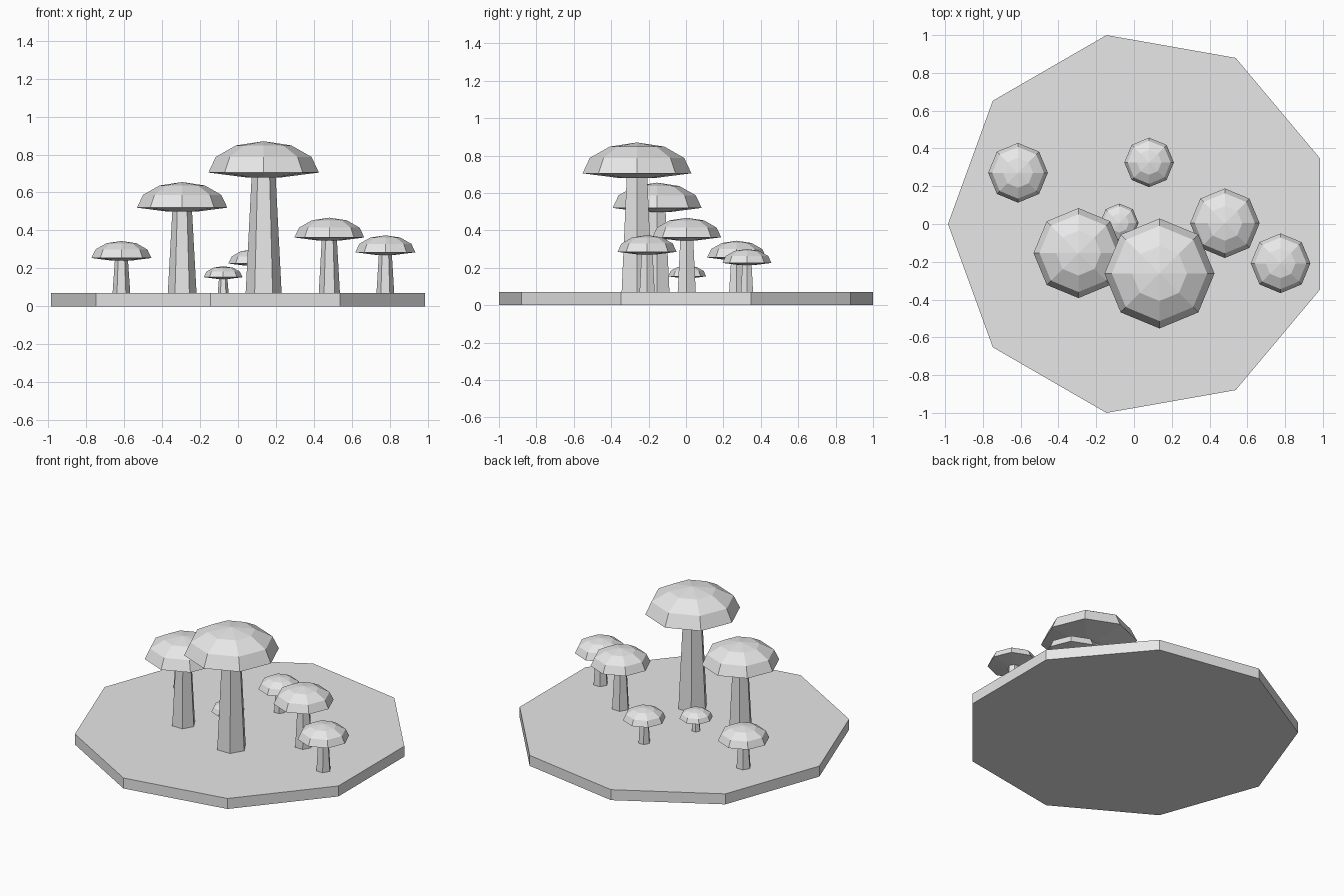
import bpy, bmesh
from math import sin, cos, radians, pi

if "Cube" in bpy.data.objects:
    bpy.data.objects.remove(bpy.data.objects["Cube"])

grey = bpy.data.materials.new("light grey")
grey.diffuse_color = (0.8, 0.8, 0.8, 1)
grey.use_nodes = True
grey.node_tree.nodes["Principled BSDF"].inputs["Base Color"].default_value = grey.diffuse_color


def lathe(name, profile, sides, loc, start=0.0):
    """Closed faceted solid from (radius, z) points, bottom to top; radius 0 makes a tip."""
    bm = bmesh.new()
    rings = []
    for r, z in profile:
        if r == 0:
            rings.append([bm.verts.new((0, 0, z))])
        else:
            rings.append([bm.verts.new((r * cos(start + 2 * pi * i / sides),
                                        r * sin(start + 2 * pi * i / sides), z))
                          for i in range(sides)])
    for a, b in zip(rings, rings[1:]):
        for i in range(sides):
            j = (i + 1) % sides
            if len(b) == 1:
                bm.faces.new((a[i], a[j], b[0]))
            else:
                bm.faces.new((a[i], a[j], b[j], b[i]))
    # flat end caps
    if len(rings[0]) > 1:
        bm.faces.new(rings[0][::-1])
    if len(rings[-1]) > 1:
        bm.faces.new(rings[-1])
    bmesh.ops.recalc_face_normals(bm, faces=bm.faces)
    me = bpy.data.meshes.new(name)
    bm.to_mesh(me)
    bm.free()
    me.materials.append(grey)
    ob = bpy.data.objects.new(name, me)
    ob.location = loc
    bpy.context.collection.objects.link(ob)
    return ob


# nine-sided ground slab
BASE_R, BASE_H = 1.0154, 0.07
lathe("ground_slab", [(BASE_R, 0), (BASE_R, BASE_H)], 9, (0.0306, 0, 0), pi)

# mushrooms: x, y, cap radius, rim height, stem foot radius
mushrooms = [
    (0.135, -0.262, 0.291, 0.705, 0.095),
    (-0.294, -0.154, 0.238, 0.52, 0.076),
    (0.481, 0.004, 0.184, 0.363, 0.056),
    (0.776, -0.208, 0.158, 0.285, 0.047),
    (-0.614, 0.271, 0.158, 0.255, 0.047),
    (0.08, 0.326, 0.131, 0.226, 0.038),
    (-0.078, 0.006, 0.102, 0.154, 0.029),
]
for n, (x, y, r, rim, foot) in enumerate(mushrooms, 1):
    # tapered six-sided stem
    lathe(f"stem_{n}", [(foot, BASE_H - 0.005), (0.215 * r, rim - 0.02 * r)], 6, (x, y, 0))
    # eight-sided flattened dome with a shallow underside
    h = 0.567 * r
    dome = [(0.3 * r, rim - 0.09 * r)]
    dome += [(r * cos(radians(a)), rim + h * sin(radians(a))) for a in (0, 30, 60)]
    dome.append((0, rim + h))
    lathe(f"cap_{n}", dome, 8, (x, y, 0))
